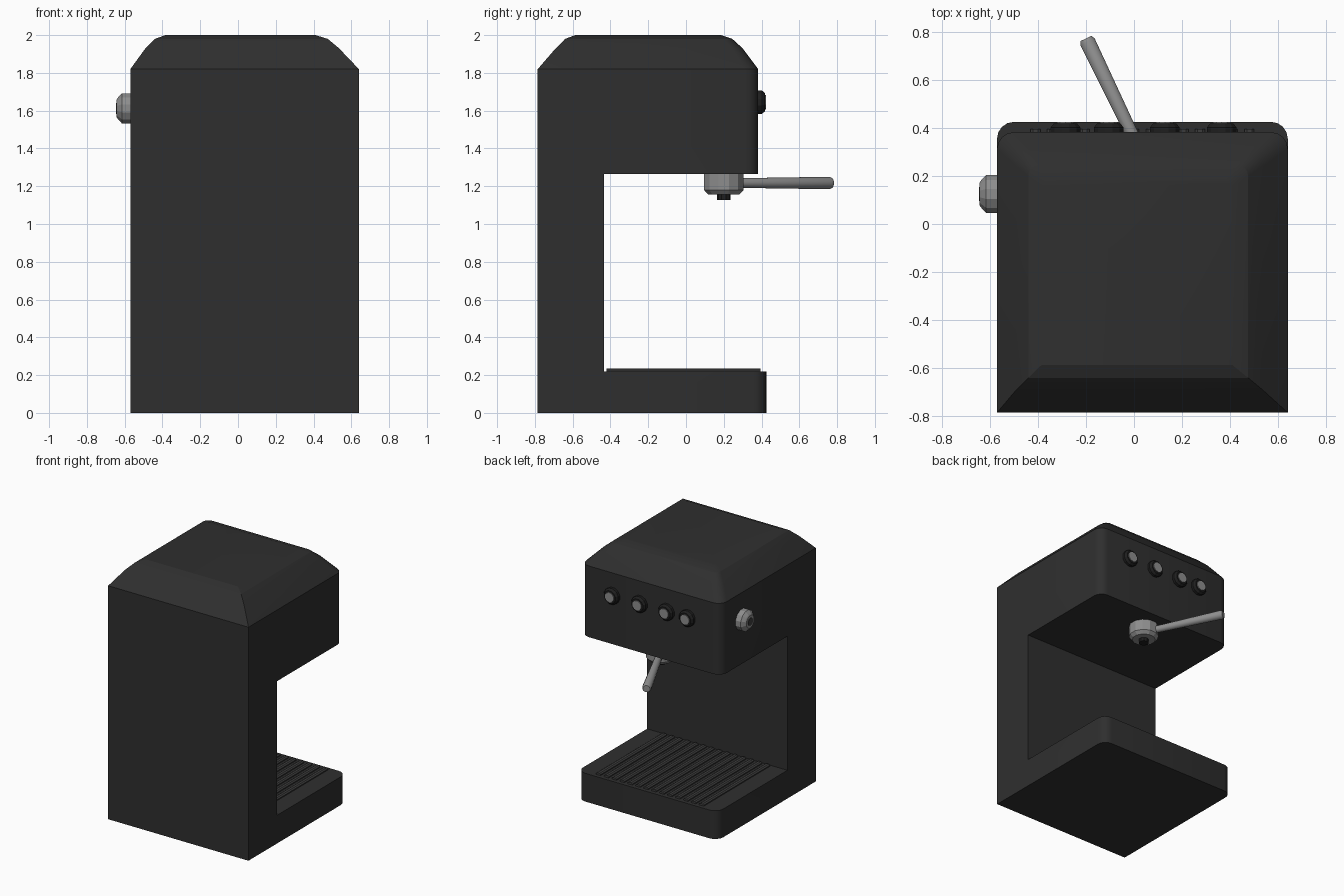
import bpy, bmesh, math
from mathutils import Vector

if "Cube" in bpy.data.objects:
    bpy.data.objects.remove(bpy.data.objects["Cube"])


def material(name, v):
    m = bpy.data.materials.new(name)
    m.diffuse_color = (v, v, v, 1)
    m.use_nodes = True
    m.node_tree.nodes["Principled BSDF"].inputs["Base Color"].default_value = m.diffuse_color
    return m


BODY = material("charcoal", 0.028)
BLACK = material("black", 0.013)
SLAT = material("dark_grey", 0.045)
METAL = material("steel_grey", 0.27)


def finish(name, bm, mat, angle=30):
    bmesh.ops.recalc_face_normals(bm, faces=bm.faces)
    me = bpy.data.meshes.new(name)
    bm.to_mesh(me)
    bm.free()
    me.materials.append(mat)
    ob = bpy.data.objects.new(name, me)
    bpy.context.collection.objects.link(ob)
    if angle:
        bpy.ops.object.select_all(action='DESELECT')
        ob.select_set(True)
        bpy.context.view_layer.objects.active = ob
        bpy.ops.object.shade_smooth_by_angle(angle=math.radians(angle))
    return ob


def loft(bm, rings, cap_start=True, cap_end=True):
    vs = [[bm.verts.new(p) for p in r] for r in rings]
    n = len(vs[0])
    for a, b in zip(vs, vs[1:]):
        for i in range(n):
            j = (i + 1) % n
            bm.faces.new((a[i], a[j], b[j], b[i]))
    if cap_start:
        bm.faces.new(vs[0][::-1])
    if cap_end:
        bm.faces.new(vs[-1])


def turned(name, origin, axis, profile, mat, sides=12, angle=0):
    """Solid of revolution: profile is (distance along axis, radius)."""
    q = Vector(axis).to_track_quat('Z', 'Y')
    rings = []
    for d, r in profile:
        rings.append([Vector(origin) + q @ Vector((r * math.cos(t), r * math.sin(t), d))
                      for t in (2 * math.pi * (i + 0.5) / sides for i in range(sides))])
    bm = bmesh.new()
    loft(bm, rings)
    return finish(name, bm, mat, angle)


# Body: C-shaped side profile extruded across x, front corners rounded
L, R, BACK = -0.57, 0.64, -0.785
HEAD, BASE, RAD = 0.382, 0.425, 0.07
profile = [(BACK, 0), (BASE, 0), (BASE, 0.22), (-0.435, 0.22),
           (-0.435, 1.265), (HEAD, 1.265), (HEAD, 1.82), (BACK, 1.82)]
bm = bmesh.new()
loft(bm, [[(x, y, z) for y, z in profile] for x in (L, R)])
edges = [e for e in bm.edges
         if all(v.co.y > 0.3 for v in e.verts)
         and abs(e.verts[0].co.z - e.verts[1].co.z) > 0.1]
bmesh.ops.bevel(bm, geom=edges, offset=RAD, segments=4, profile=0.5, affect='EDGES')
bmesh.ops.delete(bm, geom=[f for f in bm.faces if all(v.co.z > 1.81 for v in f.verts)],
                 context='FACES')
finish("machine_body", bm, BODY)


# Domed lid: outline loops stepping inwards
def outline(l, r, b, f, z, rad):
    pts = [(l, b, z), (r, b, z)]
    for cx, start in ((r - rad, 0), (l + rad, 90)):
        for i in range(5):
            t = math.radians(start + 22.5 * i)
            pts.append((cx + rad * math.cos(t), f - rad + rad * math.sin(t), z))
    return pts


bm = bmesh.new()
loft(bm, [outline(L, R, BACK, HEAD, 1.82, RAD),
          outline(-0.49, 0.535, -0.69, 0.30, 1.93, 0.06),
          outline(-0.44, 0.475, -0.64, 0.245, 1.98, 0.045),
          outline(-0.385, 0.41, -0.587, 0.185, 2.0, 0.03)], cap_start=False)
finish("lid", bm, BODY, 20)

# Drip tray slats
bm = bmesh.new()
COUNT = 14
for i in range(COUNT):
    x = -0.41 + i * 0.89 / (COUNT - 1)
    ring = [(-0.02, 0.215), (0.02, 0.215), (0.02, 0.228), (0.01, 0.235),
            (-0.01, 0.235), (-0.02, 0.228)]
    loft(bm, [[(x + dx, y, z) for dx, z in ring] for y in (-0.42, 0.395)])
finish("drip_tray_slats", bm, SLAT, 0)

# Front buttons: dark ring with pale centre
for i, x in enumerate((-0.285, -0.105, 0.128, 0.365)):
    turned(f"button_ring_{i + 1}", (x, HEAD - 0.01, 1.645), (0, 1, 0),
           [(0, 0.064), (0.03, 0.064), (0.046, 0.05)], BLACK, 12)
    turned(f"button_face_{i + 1}", (x, HEAD + 0.03, 1.645), (0, 1, 0),
           [(0, 0.038), (0.012, 0.038)], METAL, 10)

# Side steam knob
turned("steam_knob", (-0.56, 0.125, 1.612), (-1, 0, 0),
       [(0, 0.082), (0.055, 0.082), (0.075, 0.06), (0.082, 0.05)], METAL, 12)
turned("steam_knob_centre", (-0.635, 0.125, 1.612), (-1, 0, 0),
       [(0, 0.03), (0.011, 0.03)], SLAT, 12)

# Filter holder, spout and handle
C = Vector((0.075, 0.2, 0))
turned("filter_holder", C + Vector((0, 0, 1.27)), (0, 0, -1),
       [(0, 0.108), (0.09, 0.108), (0.115, 0.085)], METAL, 12)
turned("spout", C + Vector((0, 0, 1.16)), (0, 0, -1),
       [(0, 0.036), (0.033, 0.036)], BLACK, 10)
start = Vector((0.075, 0.2, 1.217))
d = Vector((-0.2, 0.772, 1.217)) - start
turned("handle", start, d,
       [(0.06, 0.026), (d.length - 0.015, 0.034), (d.length, 0.026)], METAL, 12, 40)
